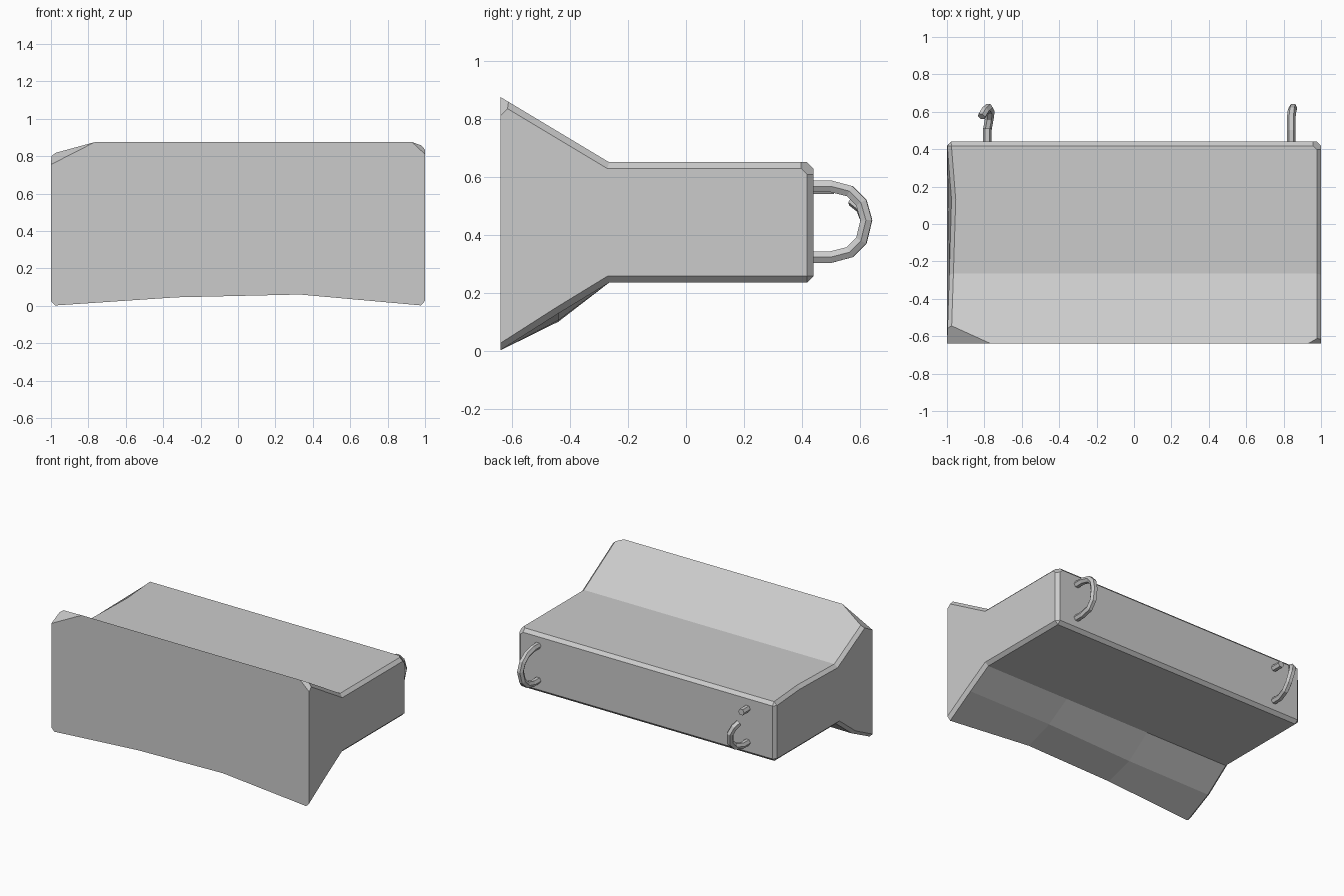
import bpy, bmesh
from mathutils import Vector

if "Cube" in bpy.data.objects:
    bpy.data.objects.remove(bpy.data.objects["Cube"])

# Concrete block: y,z section swept along four x stations
STATIONS = [-1, -0.33, 0.33, 1]
FOOT_Z = [0.0, 0.045, 0.06, 0.0]       # worn lower front edge
MID_Z = [0.10, 0.105, 0.128, 0.128]    # worn underside


def section(i):
    x = STATIONS[i]
    dent = 0.025 if i == 0 else 0
    return [(x, -0.64, 0.875), (x, -0.64, FOOT_Z[i]), (x, -0.44, MID_Z[i]),
            (x, -0.265, 0.235), (x, 0.44, 0.235), (x, 0.44, 0.65),
            (x + dent, 0.13, 0.65), (x + dent * 0.5, -0.265, 0.65)]


bm = bmesh.new()
rings = [[bm.verts.new(p) for p in section(i)] for i in range(4)]
n = len(rings[0])
for a, b in zip(rings, rings[1:]):
    for j in range(n):
        k = (j + 1) % n
        bm.faces.new((a[j], a[k], b[k], b[j]))
bm.faces.new(rings[0])
bm.faces.new(rings[-1][::-1])
bmesh.ops.recalc_face_normals(bm, faces=bm.faces[:])

# Chamfer the end outlines and the long back edges, leaving the front crisp
edges = [bm.edges.get((r[j], r[(j + 1) % n])) for r in (rings[0], rings[-1]) for j in range(1, n)]
edges += [bm.edges.get((a[j], b[j])) for a, b in zip(rings, rings[1:]) for j in (4, 5)]
bmesh.ops.bevel(bm, geom=edges, offset=0.022, segments=1, affect='EDGES', profile=0.5)


# Chipped corners
def chip(p, q, r):
    p, q, r = Vector(p), Vector(q), Vector(r)
    normal = (q - p).cross(r - p).normalized()
    if normal.z < 0:
        normal.negate()
    res = bmesh.ops.bisect_plane(bm, geom=bm.verts[:] + bm.edges[:] + bm.faces[:],
                                 plane_co=p, plane_no=normal, clear_outer=True)
    cut = [e for e in bm.edges if e.is_boundary]
    if cut:
        bmesh.ops.holes_fill(bm, edges=cut, sides=0)


chip((-0.765, -0.64, 0.875), (-1, -0.64, 0.755), (-1, -0.535, 0.81))
chip((0.93, -0.64, 0.875), (1, -0.64, 0.81), (1, -0.6, 0.85))
chip((1, 0.375, 0.65), (1, 0.44, 0.585), (0.935, 0.44, 0.65))
bmesh.ops.recalc_face_normals(bm, faces=bm.faces[:])
mesh = bpy.data.meshes.new("concrete_block")
bm.to_mesh(mesh)
bm.free()
bpy.context.collection.objects.link(bpy.data.objects.new("concrete_block", mesh))


# Steel lifting loops: six-sided bent bars
def bar(name, pts):
    cu = bpy.data.curves.new(name, 'CURVE')
    cu.dimensions = '3D'
    cu.bevel_depth = 0.023
    cu.bevel_resolution = 1
    cu.use_fill_caps = True
    sp = cu.splines.new('POLY')
    sp.points.add(len(pts) - 1)
    for pt, co in zip(sp.points, pts):
        pt.co = (*co, 1)
    ob = bpy.data.objects.new(name, cu)
    bpy.context.collection.objects.link(ob)
    bpy.ops.object.select_all(action='DESELECT')
    ob.select_set(True)
    bpy.context.view_layer.objects.active = ob
    bpy.ops.object.convert(target='MESH')
    for f in bpy.context.object.data.polygons:
        f.use_smooth = False


bar("lifting_loop", [(0.84, 0.42, 0.567), (0.84, 0.5, 0.567), (0.84, 0.565, 0.55),
                     (0.845, 0.605, 0.51), (0.85, 0.622, 0.45), (0.845, 0.605, 0.38),
                     (0.84, 0.565, 0.34), (0.84, 0.5, 0.323), (0.84, 0.42, 0.323)])
bar("broken_loop_stub", [(-0.785, 0.42, 0.56), (-0.785, 0.51, 0.56)])
bar("broken_loop", [(-0.785, 0.42, 0.323), (-0.785, 0.5, 0.323), (-0.773, 0.565, 0.34),
                    (-0.768, 0.605, 0.38), (-0.778, 0.622, 0.45), (-0.797, 0.605, 0.495),
                    (-0.815, 0.575, 0.52)])
